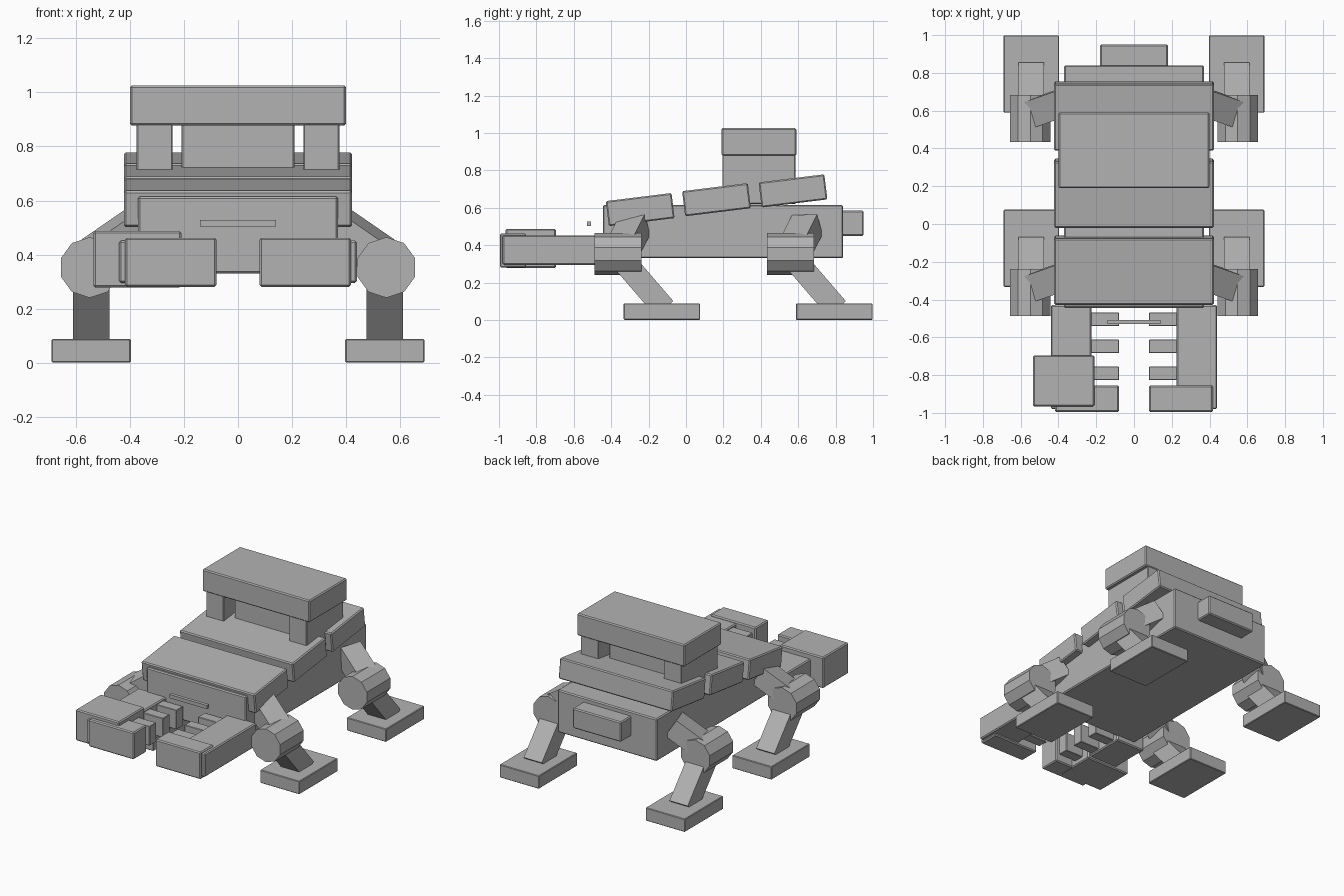
import bpy, bmesh, math
from mathutils import Vector, Matrix

cube = bpy.data.objects.get("Cube")
if cube:
    bpy.data.objects.remove(cube, do_unlink=True)

grey = bpy.data.materials.new("plain_grey")
grey.use_nodes = True
grey.diffuse_color = (0.45, 0.45, 0.45, 1)
grey.node_tree.nodes["Principled BSDF"].inputs["Base Color"].default_value = (0.45, 0.45, 0.45, 1)


def finish(name, bm, matrix, bevel):
    mesh = bpy.data.meshes.new(name)
    bm.to_mesh(mesh)
    bm.free()
    mesh.materials.append(grey)
    obj = bpy.data.objects.new(name, mesh)
    obj.matrix_world = matrix
    bpy.context.collection.objects.link(obj)
    if bevel:
        mod = obj.modifiers.new("edge_bevel", "BEVEL")
        mod.width = bevel
        mod.segments = 1
    return obj


def block(name, size, matrix, bevel=0.007):
    bm = bmesh.new()
    bmesh.ops.create_cube(bm, size=1)
    bmesh.ops.scale(bm, vec=size, verts=bm.verts)
    return finish(name, bm, matrix, bevel)


def box(name, xs, ys, zs, bevel=0.007):
    """Axis-aligned box from its limits."""
    spans = [sorted(s) for s in (xs, ys, zs)]
    size = [b - a for a, b in spans]
    centre = Vector([(a + b) / 2 for a, b in spans])
    return block(name, size, Matrix.Translation(centre), bevel)


def strut(name, start, end, side, width, thick):
    """Box running between two points, its width along the side direction."""
    start, end = Vector(start), Vector(end)
    axis = (end - start).normalized()
    across = Vector(side)
    across = (across - axis * across.dot(axis)).normalized()
    frame = Matrix((across, axis.cross(across), axis)).transposed().to_4x4()
    size = (width, thick, (end - start).length)
    return block(name, size, Matrix.Translation((start + end) / 2) @ frame, 0)


# Body and tail
box("body", (-0.37, 0.37), (-0.445, 0.84), (0.33, 0.615))
box("tail_block", (-0.18, 0.18), (0.82, 0.95), (0.45, 0.585))
box("mouth_bar", (-0.14, 0.14), (-0.53, -0.507), (0.503, 0.527), 0)

# Overlapping back plates, sloping up to the rear
for name, y, z in (("front", -0.245, 0.59), ("middle", 0.163, 0.643), ("rear", 0.572, 0.69)):
    tilt = Matrix.Translation((0, y, z)) @ Matrix.Rotation(math.radians(7), 4, "X")
    block(name + "_back_plate", (0.845, 0.354, 0.135), tilt)

# Raised top block on its supports
box("top_block", (-0.4, 0.4), (0.19, 0.59), (0.878, 1.026))
box("top_core", (-0.21, 0.21), (0.26, 0.52), (0.6, 0.89))

# Foreleg of the jaw, teeth and legs on both sides
for side, s in (("left", 1), ("right", -1)):
    box(side + "_top_support", (s * 0.243, s * 0.375), (0.195, 0.585), (0.62, 0.89), 0.004)
    box(side + "_arm", (s * 0.225, s * 0.44), (-0.98, -0.43), (0.295, 0.452))
    box(side + "_claw", (s * 0.08, s * 0.418), (-0.995, -0.855), (0.28, 0.462))
    for i in range(3):
        y = -0.505 - i * 0.143
        box(f"{side}_tooth_{i + 1}", (s * 0.08, s * 0.24), (y - 0.036, y + 0.036), (0.31, 0.44), 0.003)

    for end, dy in (("front", 0), ("rear", 0.922)):
        leg = f"{side}_{end}_"
        box(leg + "foot", (s * 0.397, s * 0.69), (dy - 0.333, dy + 0.076), (0, 0.088), 0.004)
        strut(leg + "shin", (s * 0.543, dy - 0.365, 0.35), (s * 0.543, dy - 0.115, 0.06),
              (1, 0, 0), 0.135, 0.125)
        strut(leg + "thigh", (s * 0.362, dy - 0.274, 0.508), (s * 0.555, dy - 0.341, 0.375),
              (s * 0.35, 0.937, 0.04), 0.145, 0.13)
        # Ten-sided knee drum lying front to back
        bm = bmesh.new()
        bmesh.ops.create_cone(bm, cap_ends=True, segments=10, radius1=0.112, radius2=0.112, depth=0.25)
        place = Matrix.Translation((s * 0.549, dy - 0.363, 0.352)) @ Matrix.Rotation(math.pi / 2, 4, "X")
        finish(leg + "knee", bm, place, 0)

# Large guard on the right arm
box("right_arm_guard", (-0.535, -0.21), (-0.965, -0.695), (0.278, 0.487))
